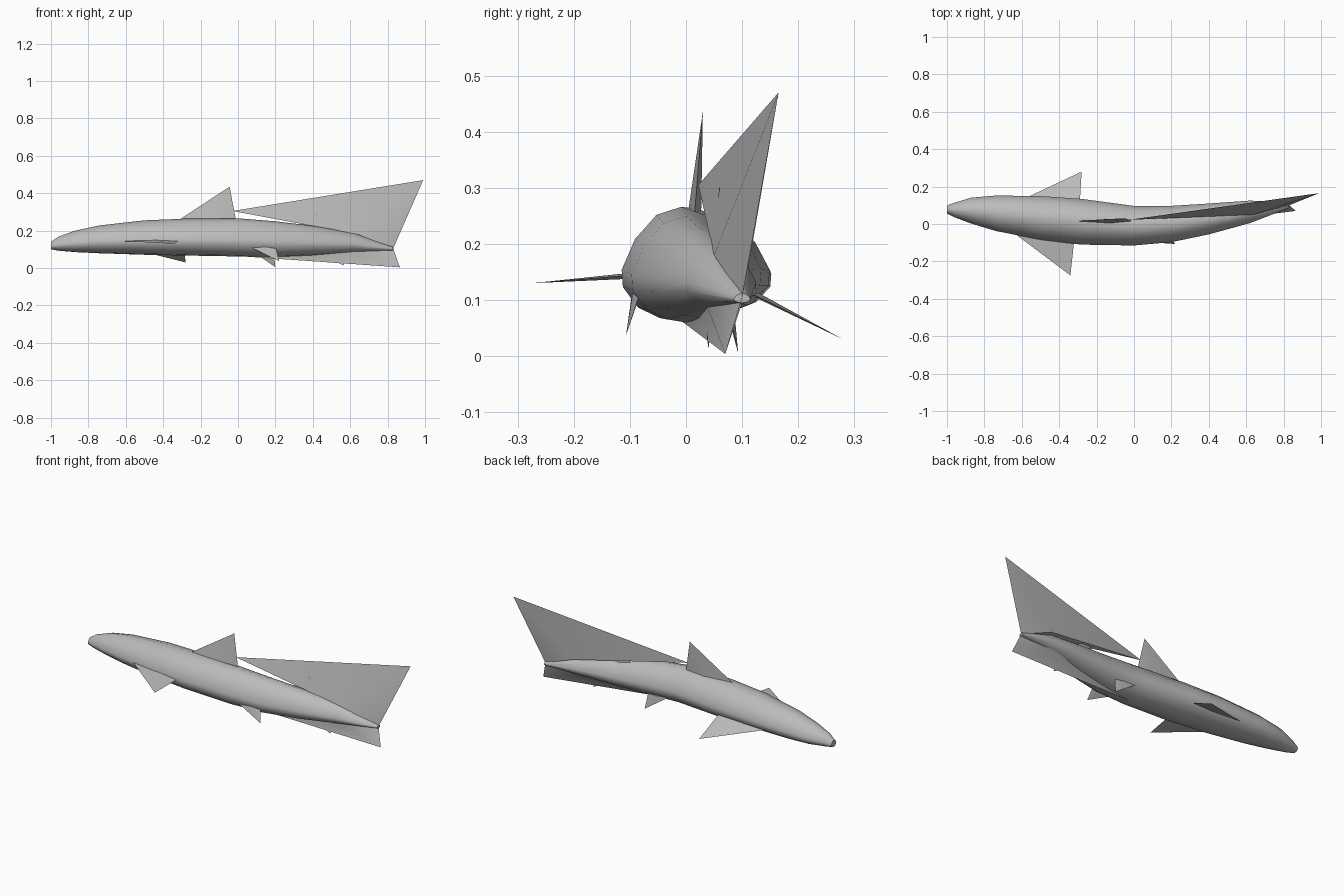
import bpy
import bmesh

cube = bpy.data.objects.get("Cube")
if cube:
    bpy.data.objects.remove(cube, do_unlink=True)

grey = bpy.data.materials.new("skin grey")
grey.use_nodes = True
COLOUR = (0.5, 0.5, 0.5, 1)
grey.diffuse_color = COLOUR
grey.node_tree.nodes["Principled BSDF"].inputs["Base Color"].default_value = COLOUR


def finish(name, bm, angle):
    bmesh.ops.recalc_face_normals(bm, faces=bm.faces)
    mesh = bpy.data.meshes.new(name)
    bm.to_mesh(mesh)
    bm.free()
    mesh.materials.append(grey)
    obj = bpy.data.objects.new(name, mesh)
    bpy.context.collection.objects.link(obj)
    bpy.ops.object.select_all(action="DESELECT")
    obj.select_set(True)
    bpy.context.view_layer.objects.active = obj
    bpy.ops.object.shade_smooth_by_angle(angle=angle)
    return obj


# Body: one cross-section lofted along the swimming curve
HALF = [(0, 1), (.4, .93), (.75, .72), (.97, .45), (.95, .3), (.7, .12), (.35, .03), (0, 0)]
SECTION = HALF + [(-u, v) for u, v in HALF[-2:0:-1]]
# x, y low, y high, z low, z high
STATIONS = [
    (-1, .055, .1, .1, .14), (-.96, .035, .115, .093, .168), (-.87, 0, .143, .085, .2),
    (-.74, -.04, .155, .079, .228), (-.5, -.088, .153, .071, .255), (-.28, -.114, .138, .067, .264),
    (0, -.118, .1, .062, .266), (.2, -.1, .1, .06, .25), (.4, -.058, .112, .068, .226),
    (.62, .003, .127, .084, .188), (.83, .085, .115, .095, .112)]

bm = bmesh.new()
rings = []
for x, y0, y1, z0, z1 in STATIONS:
    mid, half = (y0 + y1) / 2, (y1 - y0) / 2
    rings.append([bm.verts.new((x, mid + u * half, z0 + v * (z1 - z0))) for u, v in SECTION])
n = len(SECTION)
for a, b in zip(rings, rings[1:]):
    for i in range(n):
        bm.faces.new((a[i], a[(i + 1) % n], b[(i + 1) % n], b[i]))
bm.faces.new(rings[0])
bm.faces.new(rings[-1])
finish("body", bm, 0.9)


# Fins: a slim diamond root drawn out to a point
def fin(name, front, back, tip, thick):
    bm = bmesh.new()
    mid = [f * .4 + b * .6 for f, b in zip(front, back)]
    side_a = [m + t for m, t in zip(mid, thick)]
    side_b = [m - t for m, t in zip(mid, thick)]
    root = [bm.verts.new(p) for p in (front, side_a, back, side_b)]
    point = bm.verts.new(tip)
    bm.faces.new(root)
    for i in range(4):
        bm.faces.new((root[i], root[(i + 1) % 4], point))
    finish(name, bm, 0.5)


SIDE, UP = (0, .008, 0), (0, 0, .006)
fin("dorsal_fin", (-.32, .015, .255), (-.01, .015, .25), (-.045, .03, .435), (0, .012, 0))
fin("second_dorsal_fin", (.32, .05, .225), (.42, .06, .2), (.425, .06, .305), SIDE)
fin("left_pectoral_fin", (-.62, .12, .115), (-.29, .11, .115), (-.28, .28, .03), UP)
fin("right_pectoral_fin", (-.64, -.05, .145), (-.32, -.09, .145), (-.34, -.275, .13), UP)
fin("right_pelvic_fin", (.05, -.095, .12), (.2, -.08, .12), (.22, -.107, .037), SIDE)
fin("left_pelvic_fin", (.06, .08, .1), (.19, .075, .09), (.2, .093, .005), SIDE)
fin("anal_fin", (.42, .03, .09), (.55, .05, .09), (.565, .04, .013), SIDE)


# Tail lobes: a long blade swept back from the body to a high or low point
def tail_lobe(name, start, near, stem, far, tip):
    bm = bmesh.new()
    base = [bm.verts.new(p) for p in (start, near, stem, far)]
    point = bm.verts.new(tip)
    bm.faces.new((base[0], base[1], base[3]))
    bm.faces.new((base[1], base[2], base[3]))
    for i in range(4):
        bm.faces.new((base[i], base[(i + 1) % 4], point))
    finish(name, bm, 0.5)


STEM = (.83, .1, .105)
tail_lobe("upper_tail_lobe", (-.03, .022, .305), (.64, .05, .18), STEM, (.64, .115, .18), (.99, .165, .47))
tail_lobe("lower_tail_lobe", (0, -.01, .064), (.58, .035, .095), STEM, (.6, .1, .095), (.865, .07, .004))
